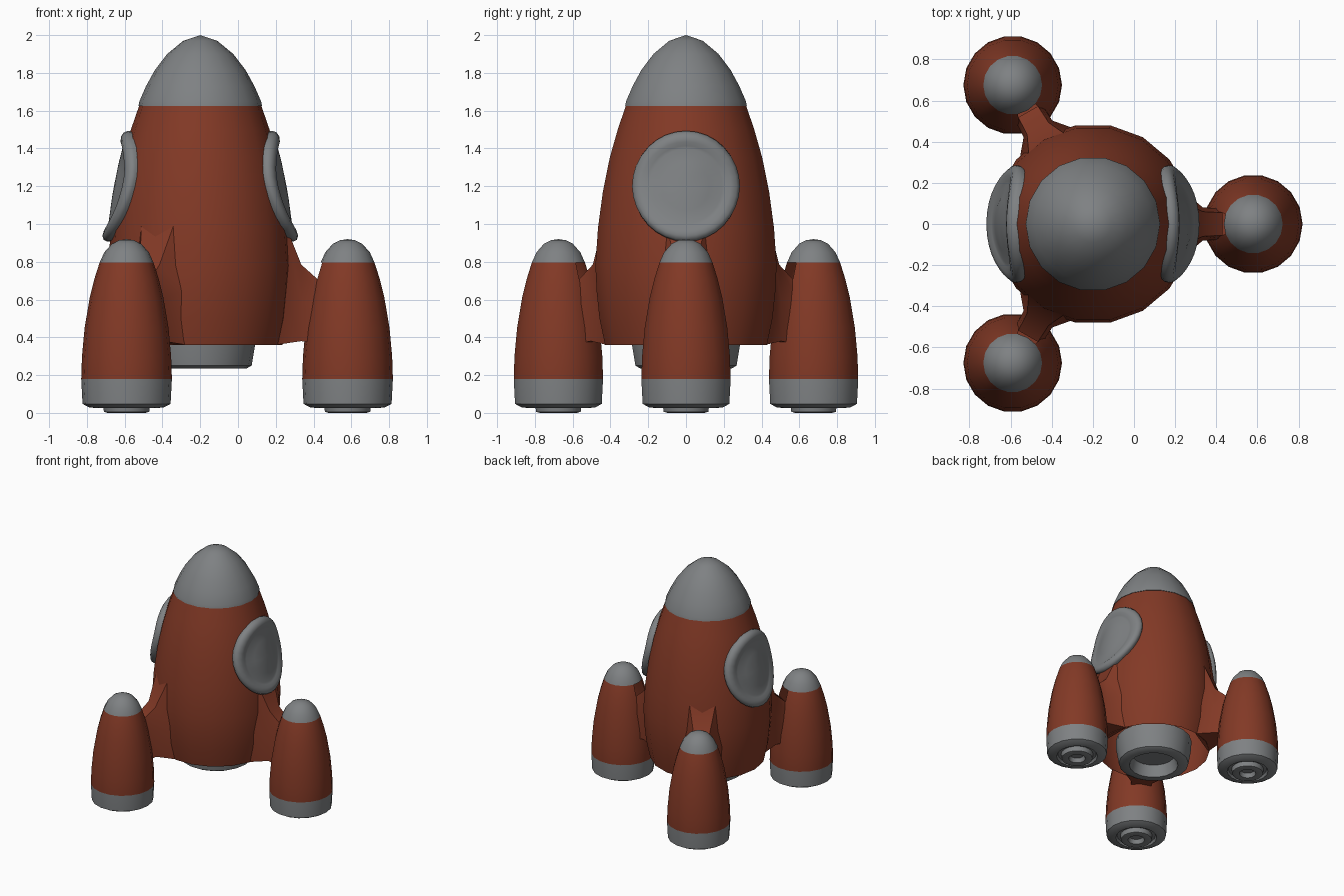
import bpy, bmesh, math
from mathutils import Vector, Matrix

if "Cube" in bpy.data.objects:
    bpy.data.objects.remove(bpy.data.objects["Cube"])

CX = -0.2      # rocket axis
SIDES = 18


def material(name, rgb):
    m = bpy.data.materials.new(name)
    m.diffuse_color = (*rgb, 1)
    m.use_nodes = True
    m.node_tree.nodes["Principled BSDF"].inputs["Base Color"].default_value = m.diffuse_color
    return m


RED = material("rust red", (0.225, 0.041, 0.019))
GREY = material("metal grey", (0.21, 0.22, 0.227))


def finish(name, bm, mats, matrix, angle=38):
    me = bpy.data.meshes.new(name)
    bm.to_mesh(me)
    bm.free()
    for m in mats:
        me.materials.append(m)
    for p in me.polygons:
        p.use_smooth = True
    me.set_sharp_from_angle(angle=math.radians(angle))
    ob = bpy.data.objects.new(name, me)
    ob.matrix_world = matrix
    bpy.context.collection.objects.link(ob)
    return ob


def lathe(profile, n=SIDES):
    """Revolve (radius, z) points around z; radius 0 closes to a point."""
    bm = bmesh.new()
    rings = []
    for r, z in profile:
        if r == 0:
            rings.append([bm.verts.new((0, 0, z))] * n)
        else:
            rings.append([bm.verts.new((r * math.cos(2 * math.pi * i / n),
                                        r * math.sin(2 * math.pi * i / n), z)) for i in range(n)])
    for a, b in zip(rings, rings[1:]):
        for i in range(n):
            j = (i + 1) % n
            vs = list(dict.fromkeys([a[i], a[j], b[j], b[i]]))
            bm.faces.new(vs)
    return bm


axis = Matrix.Translation((CX, 0, 0))

# main hull, open underneath
HULL = [(0.435, 0.36), (0.465, 0.5), (0.48, 0.64), (0.487, 0.78), (0.473, 0.98), (0.447, 1.17),
        (0.41, 1.35), (0.367, 1.5), (0.322, 1.63)]
finish("hull", lathe(HULL), [RED], axis)

# nose cone with a slightly overhanging lip
finish("nose_cone", lathe([(0.30, 1.622), (0.327, 1.626), (0.322, 1.65), (0.287, 1.73), (0.24, 1.815),
                           (0.175, 1.90), (0.09, 1.97), (0, 2.0)]), [GREY], axis)

# central engine nozzle
bm = lathe([(0, 0.33), (0.165, 0.33), (0.19, 0.235), (0.245, 0.235), (0.272, 0.25),
            (0.292, 0.37), (0.295, 0.45), (0, 0.45)])
bmesh.ops.recalc_face_normals(bm, faces=bm.faces)
finish("main_nozzle", bm, [GREY], axis)

# three boosters and the struts that carry them
BOOSTER = [(0, 0.04), (0.055, 0.04), (0.065, 0.004), (0.1, 0.0), (0.12, 0.006), (0.125, 0.045),
           (0.15, 0.045), (0.16, 0.025), (0.2, 0.03), (0.233, 0.048), (0.24, 0.18),
           (0.236, 0.3), (0.222, 0.45), (0.195, 0.61), (0.17, 0.71), (0.143, 0.795),
           (0.118, 0.85), (0.078, 0.895), (0.04, 0.914), (0, 0.92)]
STRUT = [  # (radius, half width, z) for bottom, middle, top at each station
    [(0.40, 0.147, 0.36), (0.44, 0.16, 0.65), (0.45, 0.10, 1.0)],
    [(0.535, 0.08, 0.38), (0.535, 0.08, 0.6), (0.535, 0.06, 0.785)],
    [(0.66, 0.08, 0.36), (0.65, 0.075, 0.58), (0.63, 0.055, 0.70)]]

for k in range(3):
    turn = axis @ Matrix.Rotation(k * 2 * math.pi / 3, 4, 'Z')

    bm = lathe(BOOSTER)
    gap = []
    for f in bm.faces:
        c = f.calc_center_median()
        f.material_index = 0 if 0.18 < c.z < 0.795 else 1
        if 0.71 < c.z < 0.795 and c.x < 0 and abs(c.y) < 0.05:
            gap.append(f)          # small opening above the strut
    bmesh.ops.delete(bm, geom=gap, context='FACES')
    finish("booster_%d" % (k + 1), bm, [RED, GREY], turn @ Matrix.Translation((0.78, 0, 0)))

    bm = bmesh.new()
    loops = []
    for st in STRUT:
        pts = [(r, w, z) for r, w, z in st] + [(r, -w, z) for r, w, z in reversed(st)]
        loops.append([bm.verts.new(p) for p in pts])
    for a, b in zip(loops, loops[1:]):
        for i in range(6):
            j = (i + 1) % 6
            bm.faces.new((a[i], a[j], b[j], b[i]))
    bmesh.ops.recalc_face_normals(bm, faces=bm.faces)
    finish("strut_%d" % (k + 1), bm, [RED], turn)


# round windows wrapped onto both sides of the hull
def hull_radius(z):
    for (r0, z0), (r1, z1) in zip(HULL, HULL[1:]):
        if z <= z1:
            return r0 + (r1 - r0) * (z - z0) / (z1 - z0)
    return HULL[-1][0]


WINDOW = [(0.27, -0.03), (0.274, 0.015), (0.265, 0.034), (0.245, 0.042), (0.22, 0.036),
          (0.20, 0.022), (0.185, 0.016), (0.12, 0.016), (0.06, 0.016), (0, 0.016)]
for name, turn in (("window_right", 0), ("window_left", math.pi)):
    bm = lathe(WINDOW, 32)
    for v in bm.verts:
        y, z, h = v.co.x, 1.2 + v.co.y * 1.07, v.co.z
        r = hull_radius(z)
        a = math.asin(y / r)
        v.co = Vector(((r + h) * math.cos(a), (r + h) * math.sin(a), z))
    finish(name, bm, [GREY], axis @ Matrix.Rotation(turn, 4, 'Z'), 50)
